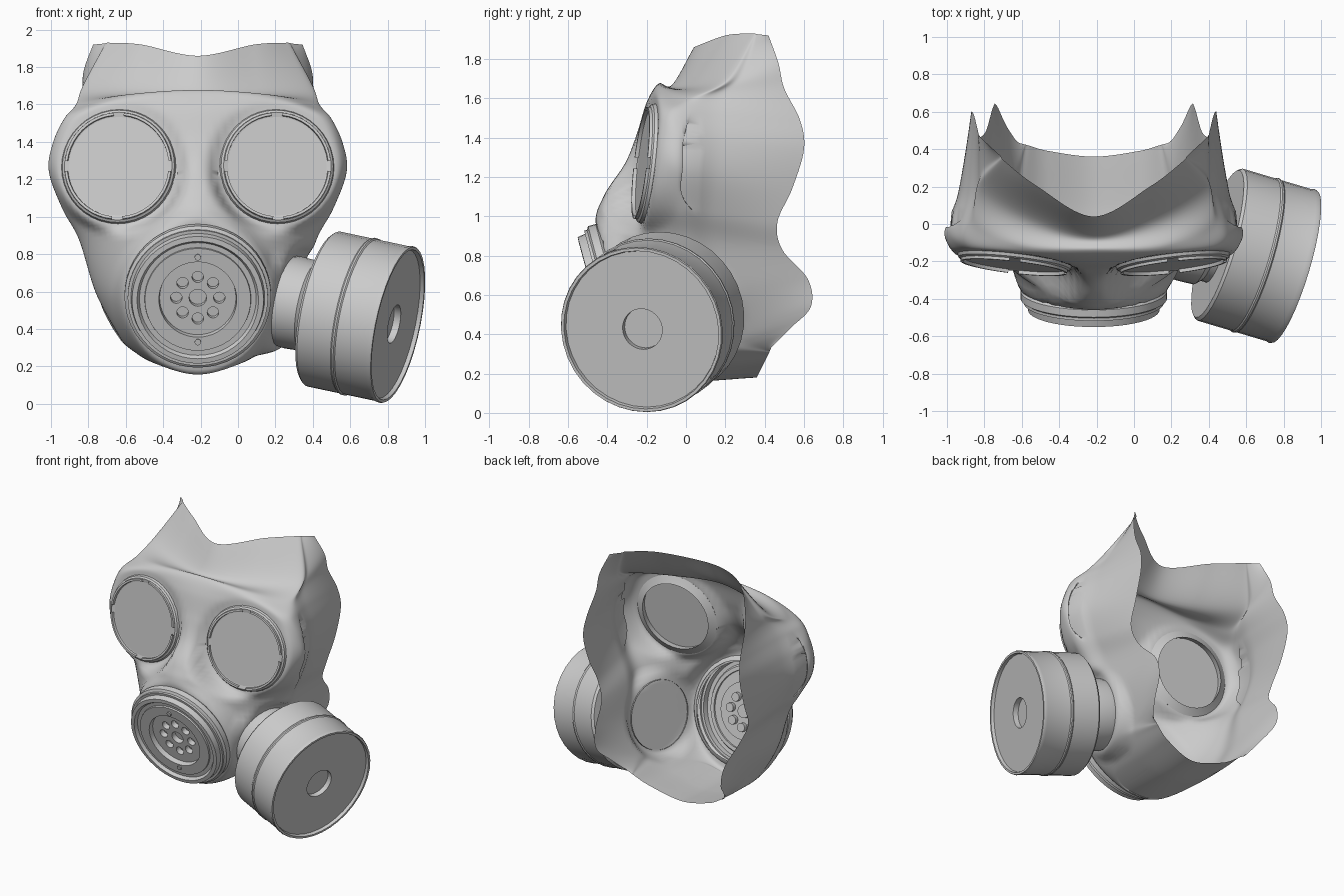
import bpy, bmesh
from math import sin, cos, pi, hypot
from mathutils import Vector, Matrix

if "Cube" in bpy.data.objects:
    bpy.data.objects.remove(bpy.data.objects["Cube"])

CX = -0.215          # symmetry plane of the face piece


def smooth(ob, angle):
    bpy.ops.object.select_all(action='DESELECT')
    ob.select_set(True)
    bpy.context.view_layer.objects.active = ob
    bpy.ops.object.shade_smooth_by_angle(angle=angle)


def finish(name, bm, loc=(0, 0, 0), angle=0.6):
    bmesh.ops.remove_doubles(bm, verts=bm.verts, dist=1e-5)
    bmesh.ops.recalc_face_normals(bm, faces=bm.faces)
    me = bpy.data.meshes.new(name)
    bm.to_mesh(me)
    bm.free()
    ob = bpy.data.objects.new(name, me)
    bpy.context.collection.objects.link(ob)
    ob.location = loc
    smooth(ob, angle)
    return ob


def frame(origin, axis):
    """Matrix whose local z runs along axis, local y up."""
    return Matrix.Translation(origin) @ Vector(axis).to_track_quat('Z', 'Y').to_matrix().to_4x4()


def spin(bm, profile, mat, segs=32, a0=0.0, a1=2 * pi):
    """Revolve (height, radius) points around the local z of mat."""
    rings = []
    for i in range(segs + 1):
        a = a0 + (a1 - a0) * i / segs
        rings.append([bm.verts.new(mat @ Vector((r * cos(a), r * sin(a), t))) for t, r in profile])
    for p, q in zip(rings, rings[1:]):
        for k in range(len(profile) - 1):
            bm.faces.new((p[k], q[k], q[k + 1], p[k + 1]))


def lathe(name, profile, mat, segs=32):
    bm = bmesh.new()
    spin(bm, profile, mat, segs)
    bmesh.ops.remove_doubles(bm, verts=bm.verts, dist=1e-5)
    bmesh.ops.dissolve_degenerate(bm, edges=bm.edges, dist=1e-6)
    return finish(name, bm)


def catmull(p, n):
    """Smooth points through p[1..-2], n steps per span."""
    out = []
    for i in range(1, len(p) - 2):
        a, b, c, d = p[i - 1:i + 3]
        for k in range(n):
            t = k / n
            out.append(0.5 * (2 * b + (c - a) * t + (2 * a - 5 * b + 4 * c - d) * t * t
                              + (3 * b - a - 3 * c + d) * t ** 3))
    return out + [p[-2]]


# Face shell: guide curves from forehead, over brow and nose, to under the chin
middle = [(0, .04, 1.86), (0, -.07, 1.67), (0, -.14, 1.675), (0, -.20, 1.58), (0, -.25, 1.42),
          (0, -.31, 1.27), (0, -.42, 1.10), (0, -.455, .94), (0, -.36, .56), (0, -.23, .20),
          (0, 0, .16), (0, .36, .18)]
cheek = [(.30, .20, 1.92), (.33, .02, 1.67), (.38, -.12, 1.65), (.42, -.16, 1.57), (.43, -.17, 1.42),
         (.43, -.18, 1.27), (.40, -.24, 1.06), (.36, -.30, .90), (.33, -.29, .56), (.22, -.19, .25),
         (.24, .05, .22), (.24, .39, .24)]
side = [(.47, .33, 1.93), (.595, .18, 1.69), (.635, .0, 1.60), (.70, -.09, 1.53), (.76, -.09, 1.40),
        (.782, -.09, 1.25), (.71, -.07, 1.05), (.62, -.05, .88), (.53, -.03, .58), (.40, .0, .34),
        (.38, .2, .31), (.35, .42, .30)]
rim = [(.56, .42, 1.92), (.61, .47, 1.78), (.62, .50, 1.65), (.64, .58, 1.49), (.655, .60, 1.34),
       (.65, .54, 1.14), (.63, .465, .97), (.58, .49, .83), (.54, .62, .68), (.52, .635, .54),
       (.47, .53, .43), (.41, .435, .335)]

EYE = (.425, -.212, 1.27)
SA, SB = .117, .117                 # lens plane slopes
VALVE, VT = (0, -.44, .56), .27     # outlet valve centre and tilt


def eye_y(x, z):
    return EYE[1] + .02 + SA * (x - EYE[0]) + SB * (z - EYE[2])


def valve_y(x, z):
    return VALVE[1] + .09 - VT * (z - VALVE[2])


SOCKETS = [(EYE, eye_y, .315, .375, .275), (VALVE, valve_y, .38, .46, .355)]


def ease(t):
    t = max(0.0, min(1.0, t))
    return t * t * (3 - 2 * t)


def extend(p):
    return [2 * p[0] - p[1]] + p + [2 * p[-1] - p[-2]]


columns = [catmull(extend([Vector(v) for v in c]), 9) for c in (middle, cheek, side, rim)]
bm = bmesh.new()
grid = []
for row in zip(*columns):
    row = list(row)
    mid = row[2].lerp(row[3], .4)
    mid.x *= .99
    row.insert(3, mid)
    mirrored = Vector((-row[1].x, row[1].y, row[1].z))
    pts = catmull([mirrored] + row + [2 * row[-1] - row[-2]], 12)
    grid.append([bm.verts.new((max(p.x, 0), p.y, p.z)) for p in pts])
for p, q in zip(grid, grid[1:]):
    for k in range(len(p) - 1):
        bm.faces.new((p[k], q[k], q[k + 1], p[k + 1]))
# flatten the shell into sockets, then open the round holes
for c, plane, r0, r1, hole in SOCKETS:
    for v in bm.verts:
        if v.co.y < .05:
            w = 1 - ease((hypot(v.co.x - c[0], v.co.z - c[2]) - r0) / (r1 - r0))
            v.co.y += w * (plane(v.co.x, v.co.z) - v.co.y)
for c, plane, r0, r1, hole in SOCKETS:
    gone = []
    for f in bm.faces:
        m = f.calc_center_median()
        if m.y < .05 and hypot(m.x - c[0], m.z - c[2]) < hole:
            gone.append(f)
    touched = {v for f in gone for v in f.verts}
    bmesh.ops.delete(bm, geom=gone, context='FACES')
    for v in touched:
        if v.is_valid:
            dx, dz = v.co.x - c[0], v.co.z - c[2]
            s = hole / max(hypot(dx, dz), 1e-4)
            x, z = c[0] + dx * s, c[2] + dz * s
            if v.co.x < 1e-4:
                x, z = 0, c[2] + (hole if dz > 0 else -hole)
            v.co = (x, plane(x, z), z)
shell = finish("face_shell", bm, (CX, 0, 0), 0.9)
mod = shell.modifiers.new("mirror", 'MIRROR')
mod.merge_threshold = 0.002
bpy.ops.object.modifier_apply(modifier=mod.name)

# Flat port for the filter on one cheek
fm = frame((.855, -.228, .422), (.94, -.28, -.20))
inv = fm.inverted()
for v in shell.data.vertices:
    p = inv @ (v.co + Vector((CX, 0, 0)))
    if v.co.x > .1 and p.z > -.85:
        p.z += (1 - ease((hypot(p.x, p.y) - .25) / .08)) * (-.63 - p.z)
        v.co = fm @ p - Vector((CX, 0, 0))

# Eyepieces: flat lens, seat and a four-part clamp ring with gaps
for s, tag in ((-1, "left"), (1, "right")):
    mat = frame((CX + s * EYE[0], EYE[1], EYE[2]), (s * SA, -1, SB))
    lathe("lens_" + tag, [(0, 0), (0, .27)], mat, 40)
    lathe("lens_seat_" + tag, [(-.05, .255), (-.035, .28), (-.02, .308), (-.003, .302),
                               (.005, .29), (0, .265), (-.05, .255)], mat, 40)
    bm = bmesh.new()
    for k in range(4):
        a = k * pi / 2
        spin(bm, [(-.005, .29), (.02, .287), (.02, .273), (-.005, .271), (-.005, .29)],
             mat, 10, a + .1, a + pi / 2 - .1)
    finish("lens_clamp_" + tag, bm)

# Outlet valve: stepped ring with a recessed, perforated plate
vm = frame((CX, VALVE[1], VALVE[2]), (0, -1, -VT))
lathe("valve_ring", [(-.11, .355), (-.10, .38), (-.085, .392), (-.045, .392), (-.035, .375), (-.02, .375),
                     (-.02, .358), (.02, .352), (.022, .325), (.0, .312), (.0, .285), (.012, .283),
                     (.012, .208), (-.025, .204)], vm, 48)
plate = lathe("valve_plate", [(-.025, 0), (-.025, .206), (-.035, .206), (-.035, 0)], vm, 48)
holes = [(0, 0, .047)] + [(.115 * cos(k * pi / 4), .115 * sin(k * pi / 4), .031) for k in range(8)]
cut, cups = bmesh.new(), bmesh.new()
for x, y, r in holes:
    m = vm @ Matrix.Translation((x, y, 0))
    spin(cut, [(.02, 0), (.02, r), (-.06, r), (-.06, 0)], m, 16)
    spin(cups, [(-.025, r), (-.065, r), (-.065, 0)], m, 16)
cutter = finish("hole_cutter", cut)
cutter.hide_render = True
finish("valve_hole_cups", cups)
bpy.context.view_layer.objects.active = plate
mod = plate.modifiers.new("holes", 'BOOLEAN')
mod.operation, mod.object, mod.solver = 'DIFFERENCE', cutter, 'EXACT'
bpy.ops.object.modifier_apply(modifier=mod.name)
bpy.data.objects.remove(cutter)
plate.data.shade_flat()
for s, tag in ((1, "upper"), (-1, "lower")):
    lathe("valve_stud_" + tag, [(.005, .017), (.02, .017), (.02, 0)],
          vm @ Matrix.Translation((0, .235 * s, 0)), 12)

# Filter canister with rim, centre band and inlet hole, plus its neck
lathe("filter_canister", [(-.06, 0), (-.06, .105), (-.022, .105), (-.022, .405), (0, .41), (0, .425),
                          (-.012, .429), (-.03, .424), (-.205, .424), (-.212, .43), (-.222, .43),
                          (-.23, .424), (-.42, .424), (-.435, .41), (-.435, .2)], fm, 36)
lathe("filter_neck", [(-.43, .215), (-.47, .215), (-.50, .245), (-.60, .25), (-.64, .245)], fm, 32)
